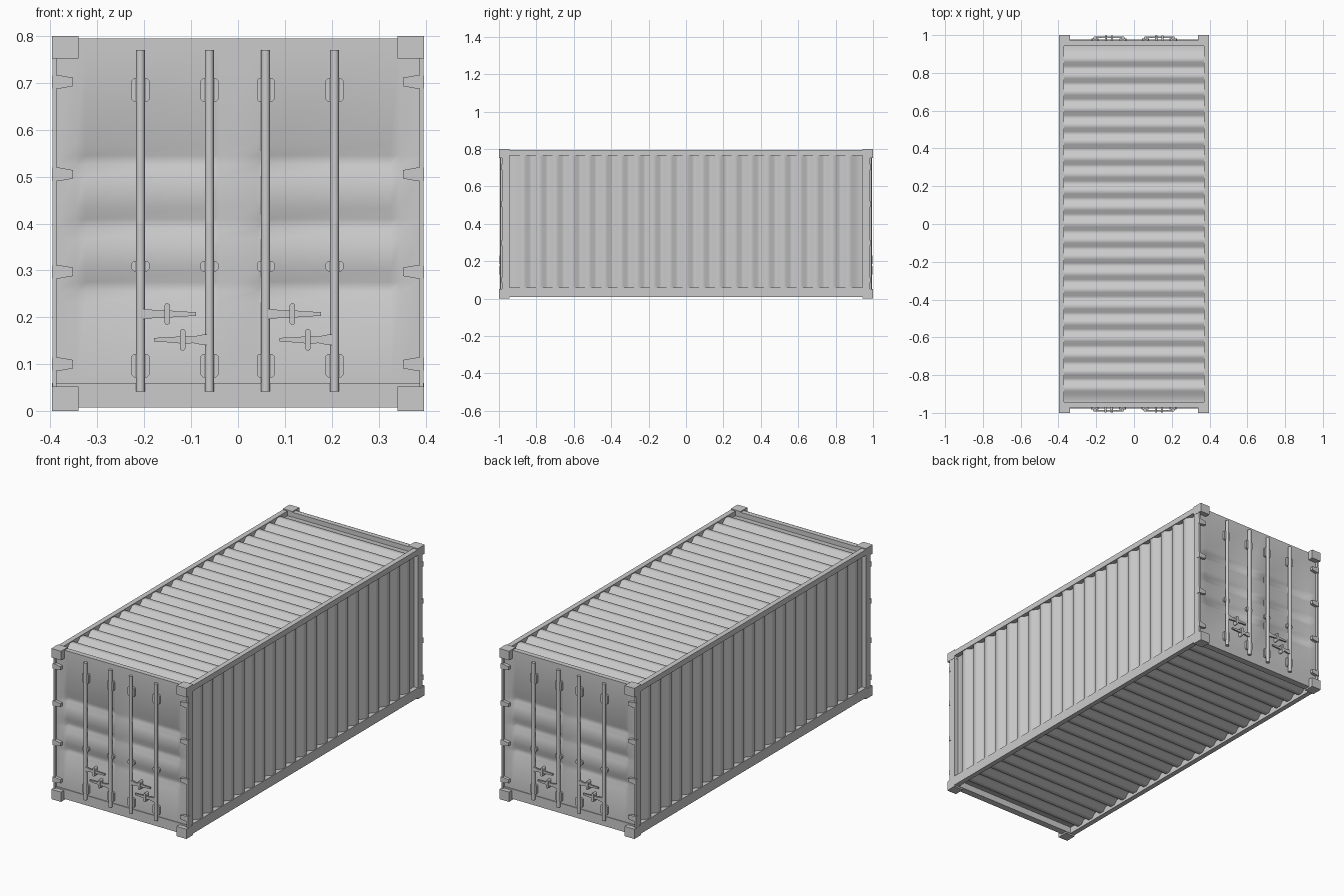
import bpy, bmesh, math
from mathutils import Matrix, Vector

cube = bpy.data.objects.get("Cube")
if cube:
    bpy.data.objects.remove(cube, do_unlink=True)

GREY = (0.6, 0.6, 0.6, 1)
paint = bpy.data.materials.new("grey_paint")
paint.use_nodes = True
paint.diffuse_color = GREY
paint.node_tree.nodes["Principled BSDF"].inputs["Base Color"].default_value = GREY


def finish(name, bm, matrix=Matrix(), sharp=None, solid=True):
    """Turn a bmesh into a named object; sharp is the smoothing angle in degrees."""
    if solid:
        bmesh.ops.recalc_face_normals(bm, faces=bm.faces)
    bm.transform(matrix)
    mesh = bpy.data.meshes.new(name)
    bm.to_mesh(mesh)
    bm.free()
    mesh.materials.append(paint)
    if sharp:
        mesh.polygons.foreach_set("use_smooth", [True] * len(mesh.polygons))
        mesh.set_sharp_from_angle(angle=math.radians(sharp))
    obj = bpy.data.objects.new(name, mesh)
    bpy.context.collection.objects.link(obj)


def box(name, x, y, z, matrix=Matrix()):
    bm = bmesh.new()
    bmesh.ops.create_cube(bm, size=1)
    lo, hi = Vector((x[0], y[0], z[0])), Vector((x[1], y[1], z[1]))
    for v in bm.verts:
        v.co = (lo + hi) / 2 + v.co * (hi - lo)
    finish(name, bm, matrix)


def prism(name, outline, y, matrix):
    """Extrude an x-z outline from y[0] to y[1]."""
    bm = bmesh.new()
    face = bm.faces.new([bm.verts.new((px, y[0], pz)) for px, pz in outline])
    new = bmesh.ops.extrude_face_region(bm, geom=[face])["geom"]
    for v in new:
        if isinstance(v, bmesh.types.BMVert):
            v.co.y = y[1]
    finish(name, bm, matrix)


def sheet(name, us, vs, height, matrix, sharp=80):
    """Grid over x = us and y = vs, facing local +z."""
    bm = bmesh.new()
    rows = [[bm.verts.new((u, v, height(u, v))) for u in us] for v in vs]
    for a, b in zip(rows, rows[1:]):
        for i in range(len(us) - 1):
            bm.faces.new((a[i], a[i + 1], b[i + 1], b[i]))
    finish(name, bm, matrix, sharp, solid=False)


# Corrugated roof, floor and side walls
PITCH, DEPTH, END = 0.087, 0.02, 0.947
wave = {-END: -DEPTH, END: -DEPTH}
for k in range(-10, 11):
    for offset, h in ((-0.033, -DEPTH), (-0.014, 0), (0.014, 0), (0.033, -DEPTH)):
        wave[k * PITCH + offset] = h


def corrugated(name, half_width, matrix):
    sheet(name, (-half_width, half_width), sorted(wave), lambda u, v: wave[v], matrix)


corrugated("roof_panel", 0.371, Matrix.Translation((0, 0, 0.79)))
corrugated("floor_panel", 0.371, Matrix.Translation((0, 0, 0.022)) @ Matrix.Rotation(math.pi, 4, 'Y'))
for side, s in (("left", 1), ("right", -1)):
    corrugated(side + "_wall", 0.353, Matrix.Translation((s * 0.393, 0, 0.4125))
               @ Matrix.Rotation(s * math.pi / 2, 4, 'Y'))
    # Long rails
    x = sorted((s * 0.37, s * 0.397))
    box(side + "_top_rail", x, (-0.95, 0.95), (0.765, 0.795))
    box(side + "_bottom_rail", x, (-0.95, 0.95), (0.008, 0.06))


def door_depth(u, v):
    """Three pressed recesses on each door leaf."""
    across = 0.06 <= abs(u) <= 0.325
    return -0.015 if across and any(abs(v - c) < 0.012 for c in GROOVES) else 0


GROOVES = (0.265, 0.4, 0.535)
door_x = [s * x for s in (-1, 1) for x in (0.388, 0.345, 0.325, 0.06, 0.04)]
door_z = [0.06, 0.78, 0.795] + [c + d for c in GROOVES for d in (-0.034, -0.01, 0.01, 0.034)]


def bracket(name, x, z, half_height, m):
    """Chamfered clamp that holds a lock rod."""
    w, h, c = 0.019, half_height, 0.005
    prism(name, [(x - w, z - h + c), (x - w + c, z - h), (x + w - c, z - h), (x + w, z - h + c),
                 (x + w, z + h - c), (x + w - c, z + h), (x - w + c, z + h), (x - w, z + h - c)],
          (-0.983, -0.97), m)


def handle(tag, rod_x, d, z, m):
    """Tapered lever from a rod with a rounded catch across it."""
    half = [(0.0, 0.011), (0.015, 0.011), (0.035, 0.007), (0.055, 0.009),
            (0.075, 0.006), (0.118, 0.004)]
    pts = [(rod_x + d * u, z + h) for u, h in half]
    pts += [(rod_x + d * u, z - h) for u, h in reversed(half)]
    prism(tag + "_handle", pts, (-0.992, -0.984), m)
    cx = rod_x + d * 0.057
    catch = []
    for i in range(12):
        a = math.tau * (i + 0.5) / 12
        catch.append((cx + 0.006 * math.cos(a),
                      z + 0.006 * math.sin(a) + math.copysign(0.017, math.sin(a))))
    prism(tag + "_catch", catch, (-0.997, -0.97), m)


# Both ends are the same, turned half way round
for end, turn in (("front", 0), ("back", math.pi)):
    m = Matrix.Rotation(turn, 4, 'Z')

    # Door panel, header and sill
    stand = Matrix.Translation((0, -0.972, 0)) @ Matrix.Rotation(math.pi / 2, 4, 'X')
    sheet(end + "_doors", sorted(door_x), sorted(door_z), door_depth, m @ stand)
    box(end + "_header", (-0.371, 0.371), (-0.971, -0.945), (0.76, 0.795), m)
    box(end + "_sill", (-0.388, 0.388), (-0.976, -0.94), (0.008, 0.06), m)

    for side, s in (("left", 1), ("right", -1)):
        tag = end + "_" + side
        # Corner post with its outer lip
        box(tag + "_post", sorted((s * 0.37, s * 0.396)), (-0.971, -0.944), (0.04, 0.77), m)
        box(tag + "_post_lip", sorted((s * 0.387, s * 0.396)), (-0.985, -0.96), (0.04, 0.77), m)
        # Corner castings
        for level, z in (("top", (0.752, 0.8)), ("bottom", (0, 0.052))):
            box(tag + "_" + level + "_casting", sorted((s * 0.34, s * 0.397)), (-1, -0.943), z, m)
        # Hinges
        for z in (0.1, 0.297, 0.505, 0.702):
            prism(tag + "_hinge", [(s * 0.397, z - 0.014), (s * 0.38, z - 0.014),
                                   (s * 0.352, z - 0.009), (s * 0.352, z + 0.009),
                                   (s * 0.38, z + 0.014), (s * 0.397, z + 0.014)],
                  (-0.988, -0.97), m)

    # Lock rods with clamps
    for x in (-0.208, -0.061, 0.059, 0.206):
        bm = bmesh.new()
        bmesh.ops.create_cone(bm, cap_ends=True, segments=16, radius1=0.0095, radius2=0.0095,
                              depth=0.728)
        finish(end + "_lock_rod", bm, m @ Matrix.Translation((x, -0.984, 0.406)), 40)
        for z, h in ((0.097, 0.025), (0.309, 0.011), (0.685, 0.025)):
            bracket(end + "_rod_clamp", x, z, h, m)

    # Door handles
    for leaf, x in (("right", -0.208), ("left", 0.059)):
        handle(end + "_" + leaf + "_upper", x, 1, 0.207, m)
        handle(end + "_" + leaf + "_lower", x + 0.147, -1, 0.152, m)
